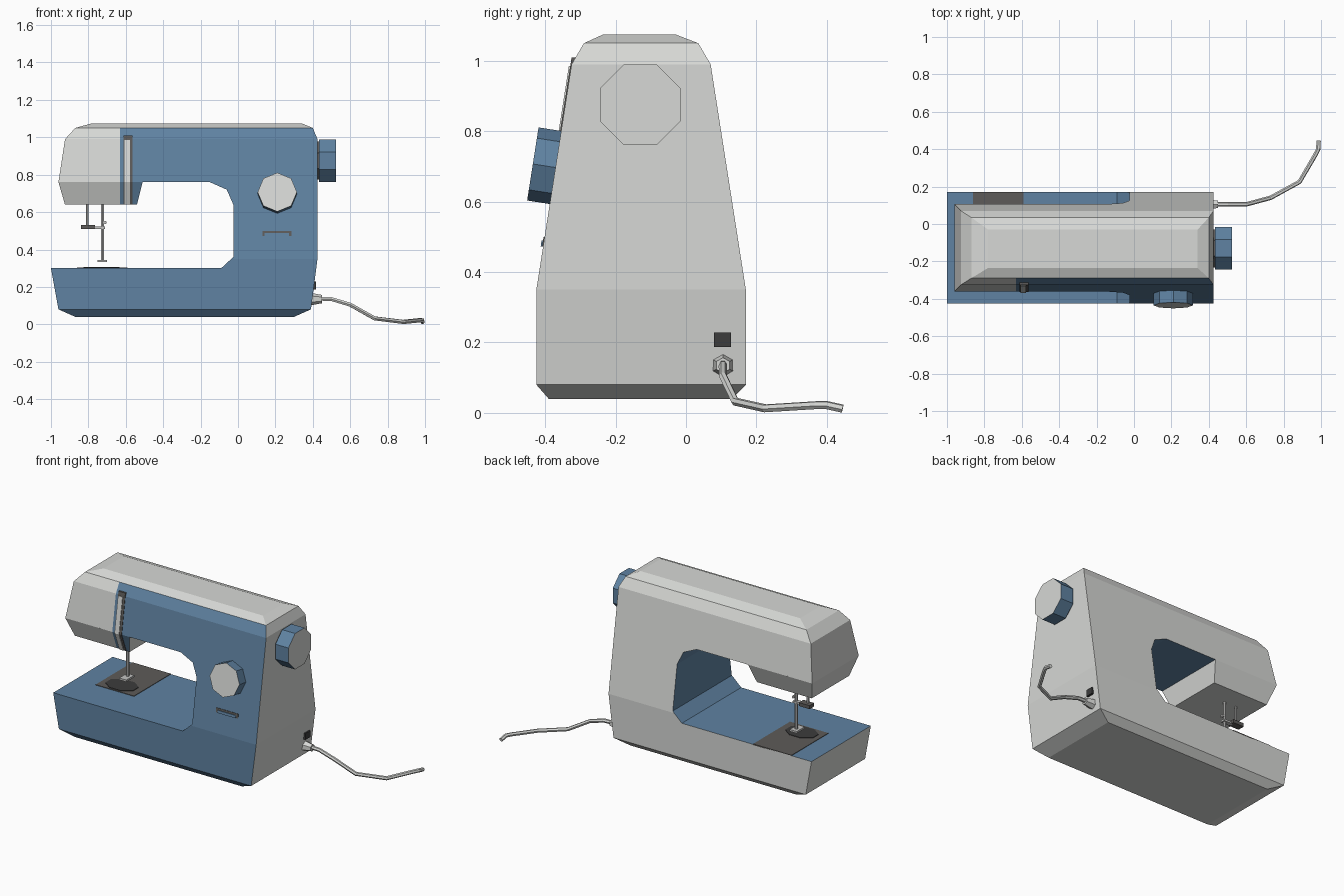
import bpy, bmesh, math
from mathutils import Vector, Matrix

if "Cube" in bpy.data.objects:
    bpy.data.objects.remove(bpy.data.objects["Cube"])


def material(name, rgb):
    m = bpy.data.materials.new(name)
    m.diffuse_color = (*rgb, 1)
    m.use_nodes = True
    m.node_tree.nodes["Principled BSDF"].inputs["Base Color"].default_value = m.diffuse_color
    return m


LIGHT = material("light_grey", (0.68, 0.69, 0.67))
BLUE = material("steel_blue", (0.115, 0.225, 0.36))
PLATE = material("dark_grey", (0.11, 0.105, 0.10))
BLACK = material("charcoal", (0.045, 0.045, 0.045))
METAL = material("metal", (0.55, 0.55, 0.54))


def finish(name, bm, mats, rule=None):
    """Turn a bmesh into an object; rule(face, centre) picks the material."""
    bm.normal_update()
    if rule:
        for f in bm.faces:
            f.material_index = rule(f, f.calc_center_median())
    me = bpy.data.meshes.new(name)
    bm.to_mesh(me)
    bm.free()
    for m in mats:
        me.materials.append(m)
    ob = bpy.data.objects.new(name, me)
    bpy.context.collection.objects.link(ob)
    return ob


def prism(points, axis, lo, hi):
    """Extrude a profile along an axis; points use the two other axes in order."""
    bm = bmesh.new()
    k = "xyz".index(axis)

    def co(p, d):
        c = list(p)
        c.insert(k, d)
        return c
    f = bm.faces.new([bm.verts.new(co(p, lo)) for p in points])
    r = bmesh.ops.extrude_face_region(bm, geom=[f])
    step = Vector((0, 0, 0))
    step[k] = hi - lo
    bmesh.ops.translate(bm, verts=[v for v in r["geom"] if isinstance(v, bmesh.types.BMVert)], vec=step)
    bmesh.ops.recalc_face_normals(bm, faces=bm.faces)
    return bm


def box(name, x, y, z, mat):
    bm = prism([(x[0], y[0]), (x[1], y[0]), (x[1], y[1]), (x[0], y[1])], "z", *z)
    return finish(name, bm, [mat])


def rod(name, start, end, r1, r2, sides, side_mat, cap_mat=None, turn=0):
    """Straight cylinder or cone between two points, with its own end colour."""
    a, b = Vector(start), Vector(end)
    d = (b - a).normalized()
    bm = bmesh.new()
    bmesh.ops.create_cone(bm, cap_ends=True, segments=sides, radius1=r1, radius2=r2, depth=(b - a).length,
                          matrix=Matrix.Translation((a + b) / 2) @ d.to_track_quat("Z", "Y").to_matrix().to_4x4()
                          @ Matrix.Rotation(turn, 4, "Z"))
    return finish(name, bm, [side_mat, cap_mat or side_mat], lambda f, c: int(abs(f.normal.dot(d)) > 0.95))


# Body: front C-shaped outline intersected with the side outline
front = [(-1, .30), (-.96, .08), (-.87, .04), (.30, .04), (.39, .08), (.425, .35), (.425, .99), (.40, 1.05),
         (.34, 1.075), (-.78, 1.075), (-.87, 1.05), (-.925, .99), (-.96, .76), (-.15, .76), (-.06, .72),
         (-.025, .64), (-.025, .36), (-.09, .30)]
side = [(-.39, .04), (-.425, .08), (-.425, .35), (-.325, .99), (-.29, 1.05), (-.235, 1.075),
        (-.03, 1.075), (.035, 1.05), (.07, .99), (.17, .35), (.17, .08), (.13, .04)]
raw = finish("body_raw", prism(front, "y", -.6, .6), [LIGHT])
cutter = finish("side_cutter", prism(side, "x", -1.3, 1.3), [LIGHT])
mod = raw.modifiers.new("side_shape", "BOOLEAN")
mod.operation, mod.solver, mod.object = "INTERSECT", "EXACT", cutter
bpy.context.view_layer.update()
cut = raw.evaluated_get(bpy.context.evaluated_depsgraph_get()).to_mesh()
body = bmesh.new()
body.from_mesh(cut)
for ob in (raw, cutter):
    bpy.data.objects.remove(ob)
SPLIT = -.63
bmesh.ops.bisect_plane(body, geom=body.verts[:] + body.edges[:] + body.faces[:],
                       plane_co=(SPLIT, 0, 0), plane_no=(1, 0, 0))


def body_rule(f, c):
    n = f.normal
    if n.y < -.5:                                      # front panel, except the head end
        return int(not (c.x < SPLIT and c.z > .5))
    bed = n.z > .5 and c.z < .35
    throat = SPLIT < c.x < 0 and .29 < c.z < .77 and abs(n.y) < .3
    return int(bed or throat)


finish("body", body, [LIGHT, BLUE], body_rule)

# Needle head: tapered chin under the arm
bm = bmesh.new()
rings = []
for x0, x1, y0, y1, z in ((-.96, -.51, -.361, .106, .76), (-.925, -.54, -.315, .06, .64)):
    rings.append([bm.verts.new((x, y, z)) for x, y in ((x0, y0), (x1, y0), (x1, y1), (x0, y1))])
for i in range(4):
    j = (i + 1) % 4
    bm.faces.new((rings[0][i], rings[1][i], rings[1][j], rings[0][j]))
bm.faces.new(rings[1][::-1])
bmesh.ops.bisect_plane(bm, geom=bm.verts[:] + bm.edges[:] + bm.faces[:],
                       plane_co=(SPLIT, 0, 0), plane_no=(1, 0, 0))
finish("needle_head", bm, [LIGHT, BLUE], lambda f, c: int(f.normal.y < -.5 and c.x > SPLIT))


def front_y(z):
    return -.425 + (z - .35) * .15625


# Thread slot and take-up strip, following the bend of the front
def strip(name, x0, x1, top, out, mat):
    outer = [(front_y(top) - out, top), (-.361 - out, .76), (-.315 - out, .64)]
    inner = [(y + .012, z) for y, z in reversed(outer)]
    finish(name, prism(outer + inner, "x", x0, x1), [mat])


strip("thread_slot", -.612, -.563, 1.01, .003, PLATE)
strip("take_up_strip", -.606, -.578, .985, .007, LIGHT)

# Stitch dial, square to the sloped front
normal = Vector((0, -1, .15625)).normalized()
base = Vector((.21, front_y(.697), .697))
rod("stitch_dial", base - normal * .01, base + normal * .065, .105, .105, 8, BLUE, LIGHT)

# Reverse lever in its slot
for name, x, z0, z1, out, mat in (("reverse_slot", (.13, .285), .473, .50, .003, PLATE),
                                  ("reverse_lever", (.143, .272), .473, .489, .007, BLUE)):
    pts = [(front_y(z0) - out, z0), (front_y(z1) - out, z1), (front_y(z1) + .01, z1), (front_y(z0) + .01, z0)]
    finish(name, prism(pts, "x", *x), [mat])

# Hand wheel with collar
rod("wheel_collar", (.42, -.13, .875), (.436, -.13, .875), .11, .11, 8, PLATE, turn=math.pi / 8)
rod("hand_wheel", (.434, -.13, .875), (.525, -.13, .875), .1235, .1235, 8, BLUE, LIGHT, turn=math.pi / 8)

# Bed plate and bobbin cover
box("bed_plate", (-.86, -.59), (-.2, .17), (.295, .303), PLATE)
cover = [(-.73 + .105 * math.cos(a), -.12 + .075 * math.sin(a))
         for a in (math.tau * (i + .5) / 8 for i in range(8))]
finish("bobbin_cover", prism(cover, "z", .30, .306), [BLACK])

# Needle and presser assembly
Y = -.07
rod("presser_bar", (-.725, Y, .34), (-.725, Y, .66), .009, .009, 6, METAL)
rod("thread_guide", (-.71, Y - .012, .545), (-.71, Y + .012, .545), .009, .009, 6, METAL)
box("presser_foot", (-.75, -.70), (Y - .05, Y + .03), (.332, .344), METAL)
box("bar_clamp", (-.775, -.71), (Y - .014, Y + .014), (.51, .522), METAL)
rod("lever_bar", (-.807, Y, .52), (-.807, Y, .66), .008, .008, 6, METAL)
box("lifting_lever", (-.84, -.765), (Y - .015, Y + .03), (.51, .532), PLATE)

# Power switch, plug and cable on the right side
box("power_switch", (.39, .418), (.08, .128), (.187, .228), BLACK)
rod("cable_plug", (.385, .105, .135), (.45, .105, .135), .034, .022, 6, LIGHT)
path = [(.44, .105, .137), (.50, .105, .135), (.60, .105, .105), (.73, .14, .032), (.885, .225, .013),
        (.97, .37, .022), (.985, .40, .022), (.987, .445, .012)]
cu = bpy.data.curves.new("power_cable", "CURVE")
cu.dimensions = "3D"
cu.bevel_depth, cu.bevel_resolution, cu.use_fill_caps = .012, 1, True
sp = cu.splines.new("POLY")
sp.points.add(len(path) - 1)
for p, c in zip(sp.points, path):
    p.co = (*c, 1)
sp.use_smooth = False
cu.materials.append(LIGHT)
bpy.context.collection.objects.link(bpy.data.objects.new("power_cable", cu))
